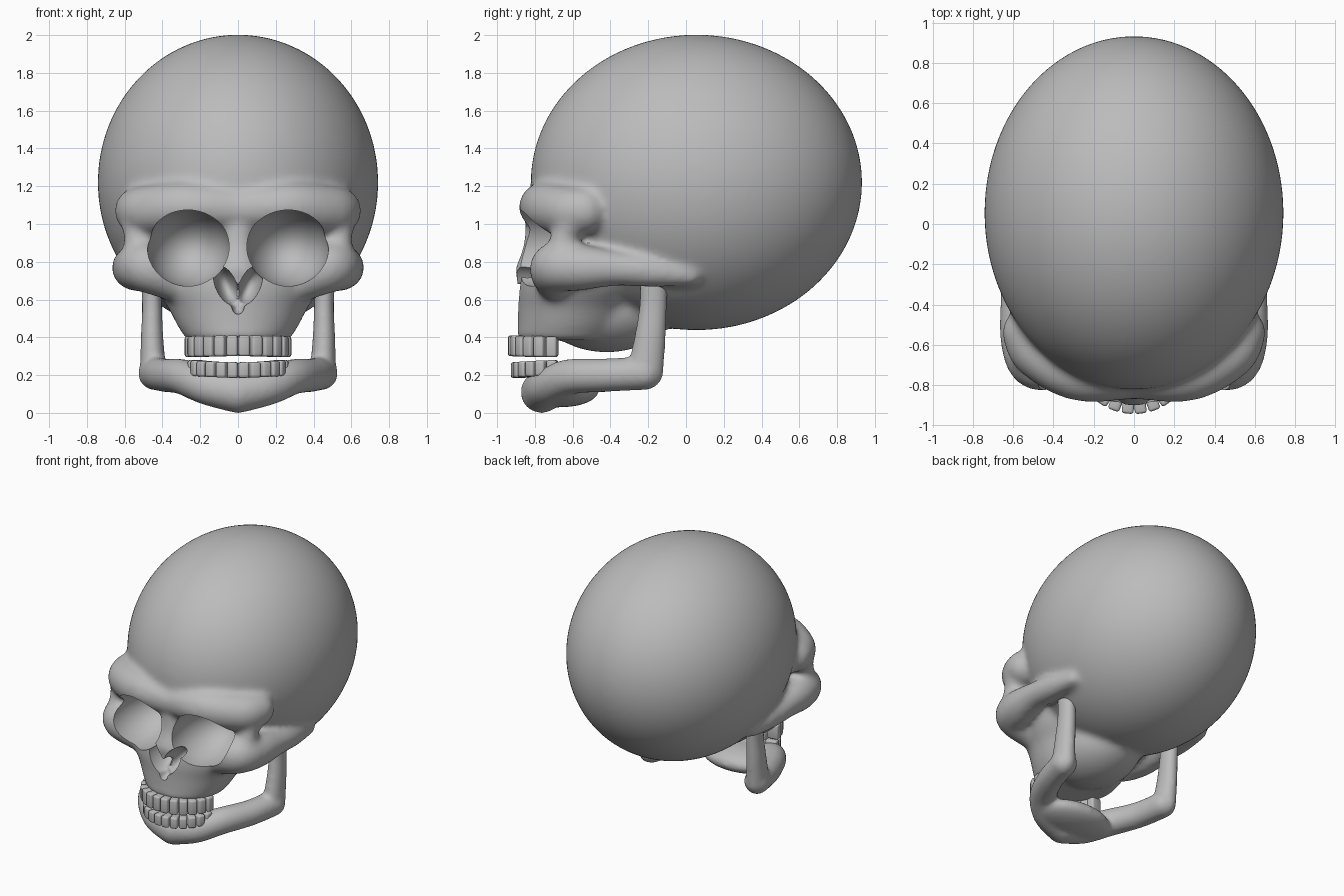
import bpy, bmesh, math
from mathutils import Vector, Matrix, Euler

cube = bpy.data.objects.get("Cube")
if cube:
    bpy.data.objects.remove(cube, do_unlink=True)

bone = bpy.data.materials.new("bone grey")
bone.use_nodes = True
colour = (0.5, 0.5, 0.5, 1)
bone.diffuse_color = colour
bone.node_tree.nodes["Principled BSDF"].inputs["Base Color"].default_value = colour


def finish(bm, name):
    mesh = bpy.data.meshes.new(name)
    bm.to_mesh(mesh)
    bm.free()
    obj = bpy.data.objects.new(name, mesh)
    bpy.context.collection.objects.link(obj)
    mesh.materials.append(bone)
    return obj


def ball(bm, centre, radii, tilt=(0, 0, 0), detail=4):
    matrix = Matrix.LocRotScale(Vector(centre), Euler(tilt), Vector(radii))
    bmesh.ops.create_icosphere(bm, subdivisions=detail, radius=1, matrix=matrix)


def pair(bm, centre, radii, tilt=(0, 0, 0)):
    for s in (1, -1):
        ball(bm, (s * centre[0], centre[1], centre[2]), radii,
             (tilt[0], s * tilt[1], s * tilt[2]))


def limb(bm, points, stretch=(1, 1, 1), steps=8):
    """Mirrored rounded bar through (x, y, z, radius) points."""
    pts = [Vector(p) for p in points]
    pts = [pts[0]] + pts + [pts[-1]]
    for i in range(1, len(pts) - 2):
        a, b, c, d = pts[i - 1:i + 3]
        for k in range(steps + 1):
            t = k / steps
            p = 0.5 * (2 * b + (c - a) * t + (2 * a - 5 * b + 4 * c - d) * t * t
                       + (3 * b - a - 3 * c + d) * t ** 3)
            for s in (1, -1):
                ball(bm, (s * p.x, p.y, p.z), [p.w * q for q in stretch], detail=3)


def loft(bm, rings, sides=48):
    """Closed stack of ellipses given as (z, centre y, x radius, y radius)."""
    loops = []
    for z, cy, rx, ry in rings:
        angles = [math.tau * i / sides for i in range(sides)]
        loops.append([bm.verts.new((rx * math.cos(a), cy + ry * math.sin(a), z)) for a in angles])
    for low, high in zip(loops, loops[1:]):
        for i in range(sides):
            j = (i + 1) % sides
            bm.faces.new((low[i], low[j], high[j], high[i]))
    bm.faces.new(loops[0][::-1])
    bm.faces.new(loops[-1])


def fuse(obj, voxel, repeat):
    m = obj.modifiers.new("fuse", "REMESH")
    m.mode, m.voxel_size, m.use_smooth_shade = "VOXEL", voxel, True
    if repeat:
        m = obj.modifiers.new("soften", "SMOOTH")
        m.factor, m.iterations = 0.5, repeat


def cut(obj, cutter):
    m = obj.modifiers.new("cut", "BOOLEAN")
    m.operation, m.solver, m.object = "DIFFERENCE", "EXACT", cutter
    cutter.hide_render = True


def bake(obj, cutters=()):
    bpy.ops.object.select_all(action="DESELECT")
    obj.select_set(True)
    bpy.context.view_layer.objects.active = obj
    bpy.ops.object.convert(target="MESH")
    bpy.ops.object.shade_smooth_by_angle(angle=math.radians(38))
    for c in cutters:
        bpy.data.objects.remove(c, do_unlink=True)
    obj.data.materials.clear()
    obj.data.materials.append(bone)
    for f in obj.data.polygons:
        f.material_index = 0


# Skull: braincase, brow, nose bridge, cheekbones, upper jaw
bm = bmesh.new()
ball(bm, (0, 0.055, 1.22), (0.742, 0.877, 0.782), detail=6)
limb(bm, [(0, -0.76, 1.08, 0.11), (0.27, -0.745, 1.09, 0.135),
          (0.47, -0.64, 1.07, 0.135), (0.53, -0.54, 1.07, 0.125)])
limb(bm, [(0.55, -0.6, 1.03, 0.08), (0.53, -0.64, 0.93, 0.075), (0.52, -0.66, 0.8, 0.1)])
limb(bm, [(0, -0.76, 1.0, 0.09), (0.01, -0.79, 0.86, 0.075), (0.02, -0.83, 0.75, 0.075)])
limb(bm, [(0.34, -0.69, 0.7, 0.11), (0.48, -0.69, 0.77, 0.135), (0.54, -0.57, 0.77, 0.125),
          (0.57, -0.38, 0.765, 0.095), (0.57, -0.18, 0.75, 0.085), (0.56, 0.02, 0.73, 0.06)])
loft(bm, [(0.385, -0.62, 0.27, 0.275), (0.46, -0.59, 0.32, 0.3), (0.56, -0.56, 0.37, 0.33),
          (0.64, -0.53, 0.43, 0.365), (0.72, -0.5, 0.47, 0.39), (0.9, -0.45, 0.48, 0.38)])
ball(bm, (0, -0.42, 0.57), (0.3, 0.36, 0.25))
skull = finish(bm, "skull")
fuse(skull, 0.018, 0)

bm = bmesh.new()
pair(bm, (0.42, -0.73, 0.5), (0.09, 0.1, 0.08))
hollows = finish(bm, "cheek_hollow_cutter")
cut(skull, hollows)
fuse(skull, 0.016, 14)

# Eye sockets and paired nose opening
bm = bmesh.new()
pair(bm, (0.262, -0.8, 0.875), (0.218, 0.34, 0.205))
sockets = finish(bm, "eye_socket_cutter")
bm = bmesh.new()
pair(bm, (0.063, -0.88, 0.675), (0.056, 0.17, 0.11), (0, 0.42, 0))
ball(bm, (0, -0.9, 0.57), (0.035, 0.08, 0.05))
nose = finish(bm, "nose_cutter")
fuse(nose, 0.012, 0)
cut(skull, sockets)
cut(skull, nose)
bake(skull, (hollows, sockets, nose))

# Lower jaw: upright branches, curved body, chin plate
bm = bmesh.new()
limb(bm, [(0.46, -0.17, 0.68, 0.07), (0.455, -0.175, 0.55, 0.07), (0.455, -0.19, 0.4, 0.078),
          (0.45, -0.215, 0.22, 0.09)], (0.78, 1.08, 1.1))
limb(bm, [(0.44, -0.22, 0.21, 0.09), (0.39, -0.42, 0.2, 0.09), (0.29, -0.62, 0.19, 0.095),
          (0.16, -0.73, 0.14, 0.1), (0, -0.765, 0.11, 0.112)])
ball(bm, (0, -0.66, 0.12), (0.3, 0.2, 0.09))
jaw = finish(bm, "lower_jaw")
fuse(jaw, 0.014, 12)
bake(jaw)


# Teeth: rounded blocks spaced evenly round half an ellipse
def teeth(name, bottom, top, rx, front, back, count, side_lift):
    ry = back - front
    fine = [Vector((rx * math.sin(a), back - ry * math.cos(a), 0))
            for a in (math.pi * (i / 400 - 0.5) for i in range(401))]
    lengths = [0]
    for p, q in zip(fine, fine[1:]):
        lengths.append(lengths[-1] + (q - p).length)
    width = lengths[-1] / count
    bm = bmesh.new()
    for n in range(count):
        i = next(k for k, d in enumerate(lengths) if d >= width * (n + 0.5))
        p = fine[i]
        along = fine[min(i + 1, 400)] - fine[i - 1]
        lift = side_lift * (p.x / rx) ** 2
        matrix = Matrix.LocRotScale(
            Vector((p.x, p.y, (top + bottom) / 2 + lift)),
            Euler((0, 0, math.atan2(along.y, along.x))),
            Vector((width * 0.97, 0.085, top - bottom)))
        bmesh.ops.create_cube(bm, size=1, matrix=matrix)
    obj = finish(bm, name)
    m = obj.modifiers.new("round", "BEVEL")
    m.width, m.segments = 0.013, 3
    bake(obj)


teeth("upper_teeth", 0.3, 0.41, 0.24, -0.9, -0.68, 12, -0.005)
teeth("lower_teeth", 0.185, 0.268, 0.225, -0.885, -0.68, 12, 0.012)
